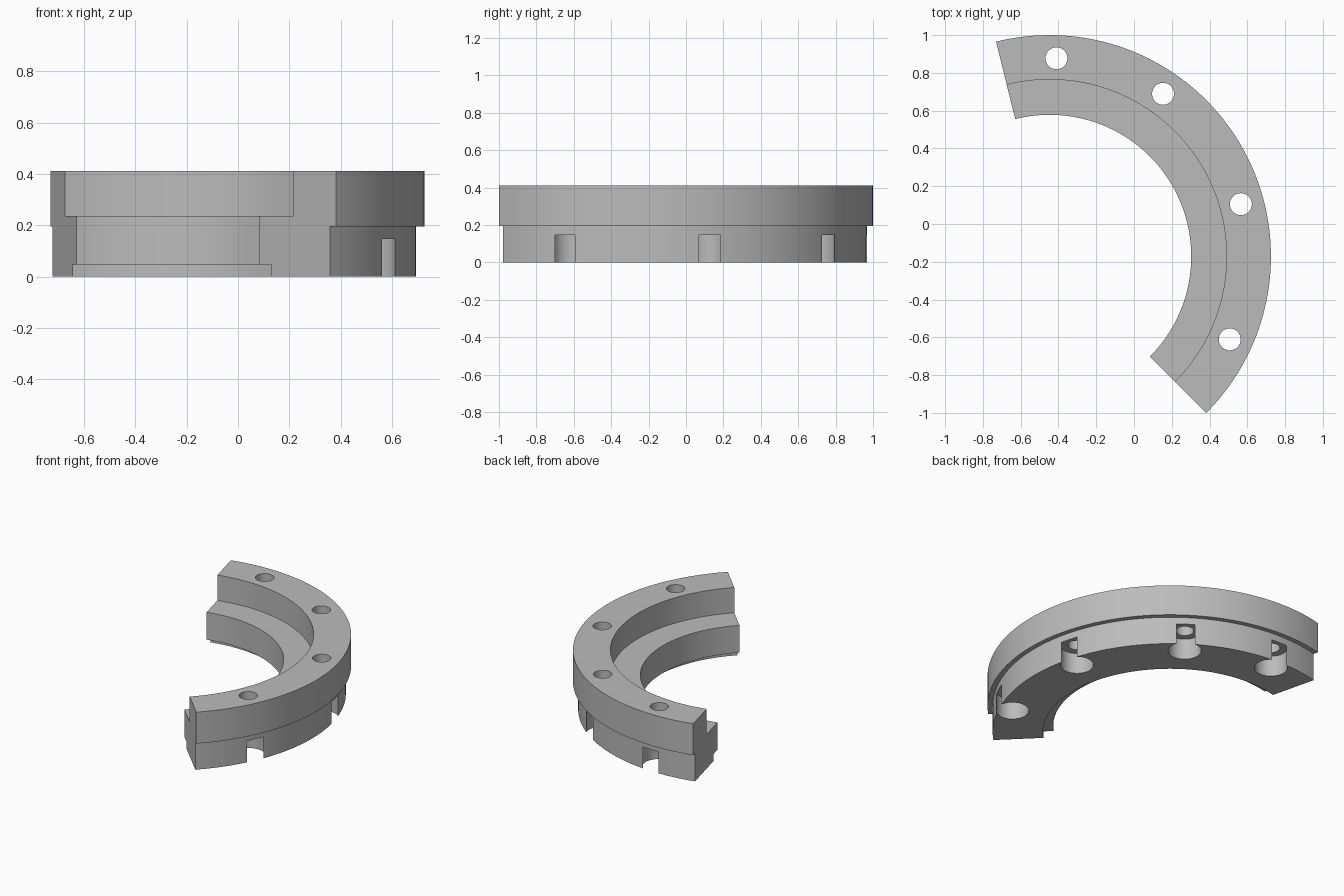
import bpy
import bmesh
from math import radians, cos, sin

cube = bpy.data.objects.get("Cube")
if cube:
    bpy.data.objects.remove(cube, do_unlink=True)

CX, CY = -0.447, -0.172          # arc centre
START, END, STEPS = -45, 104, 120
BOLT_RADIUS = 1.05
BOLT_ANGLES = (-24.7, 15.3, 55.1, 88)

grey = bpy.data.materials.new("plain grey")
grey.use_nodes = True
colour = (0.5, 0.5, 0.5, 1)
grey.diffuse_color = colour
grey.node_tree.nodes["Principled BSDF"].inputs["Base Color"].default_value = colour


def add_object(name, bm):
    bmesh.ops.recalc_face_normals(bm, faces=bm.faces)
    mesh = bpy.data.meshes.new(name)
    bm.to_mesh(mesh)
    bm.free()
    mesh.materials.append(grey)
    obj = bpy.data.objects.new(name, mesh)
    bpy.context.collection.objects.link(obj)
    return obj


def sweep_profile(name, profile):
    """Sweep a closed (radius, z) profile around the arc centre."""
    bm = bmesh.new()
    rings = []
    for i in range(STEPS + 1):
        a = radians(START + (END - START) * i / STEPS)
        rings.append([bm.verts.new((CX + r * cos(a), CY + r * sin(a), z))
                      for r, z in profile])
    n = len(profile)
    for a, b in zip(rings, rings[1:]):
        for j in range(n):
            k = (j + 1) % n
            bm.faces.new((a[j], a[k], b[k], b[j]))
    bm.faces.new(rings[0])
    bm.faces.new(rings[-1])
    return add_object(name, bm)


def bolt_cutter(name, radius, bottom, top):
    """One cylinder at every bolt position."""
    bm = bmesh.new()
    for angle in BOLT_ANGLES:
        a = radians(angle)
        made = bmesh.ops.create_cone(bm, cap_ends=True, segments=48, radius1=radius,
                                     radius2=radius, depth=top - bottom)
        bmesh.ops.translate(bm, verts=made["verts"], vec=(
            CX + BOLT_RADIUS * cos(a), CY + BOLT_RADIUS * sin(a), (top + bottom) / 2))
    obj = add_object(name, bm)
    obj.hide_render = True
    return obj


# Stepped ring segment: outer flange, inner ledge, relief under the inner lip
ring = sweep_profile("ring_segment", [
    (0.816, 0), (1.139, 0), (1.139, 0.195), (1.172, 0.195), (1.172, 0.412),
    (0.937, 0.412), (0.937, 0.237), (0.75, 0.237), (0.75, 0.048), (0.816, 0.048)])

# Through holes, and counterbores that break out through the outer wall
cutters = [bolt_cutter("counterbore_cutter", 0.106, -0.1, 0.147),
           bolt_cutter("bolt_hole_cutter", 0.058, -0.15, 0.6)]

bpy.ops.object.select_all(action="DESELECT")
ring.select_set(True)
bpy.context.view_layer.objects.active = ring
for cutter in cutters:
    mod = ring.modifiers.new("cut", "BOOLEAN")
    mod.operation = "DIFFERENCE"
    mod.solver = "EXACT"
    mod.object = cutter
    bpy.ops.object.modifier_apply(modifier=mod.name)
    bpy.data.objects.remove(cutter, do_unlink=True)

bpy.ops.object.shade_smooth_by_angle(angle=radians(30))
